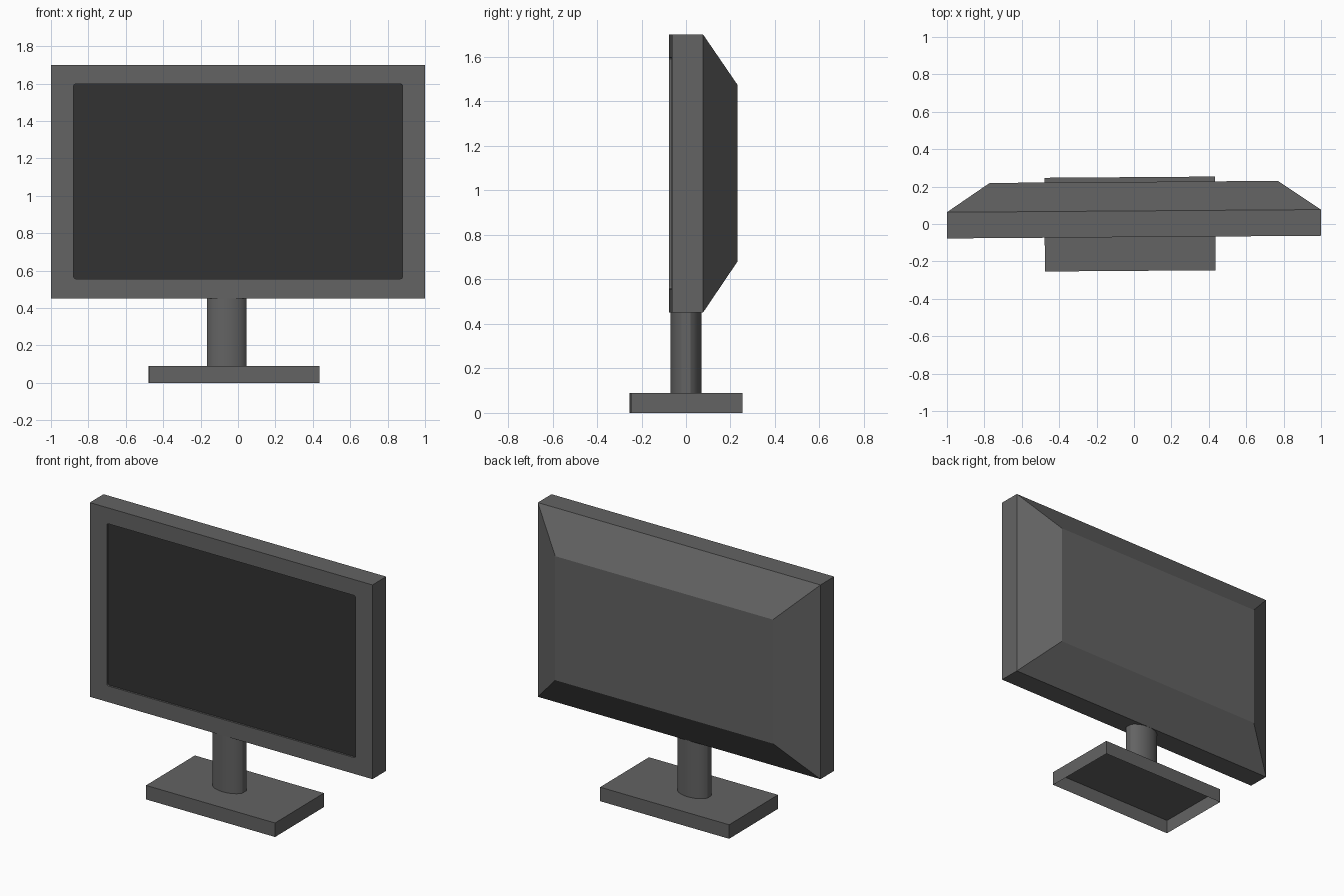
import bpy, bmesh, math

if "Cube" in bpy.data.objects:
    bpy.data.objects.remove(bpy.data.objects["Cube"])

YAW = 0.0072  # the whole model is turned very slightly about z


def material(name, v):
    m = bpy.data.materials.new(name)
    m.diffuse_color = (v, v, v, 1)
    m.use_nodes = True
    m.node_tree.nodes["Principled BSDF"].inputs["Base Color"].default_value = m.diffuse_color
    return m


grey = material("grey plastic", 0.125)
dark = material("dark screen", 0.032)


def rect_xz(y, hx, z0, z1):
    return [(-hx, y, z0), (hx, y, z0), (hx, y, z1), (-hx, y, z1)]


def loft(sections, cap_start=True, cap_end=True):
    """Skin a list of equal-length loops."""
    bm = bmesh.new()
    rings = [[bm.verts.new(p) for p in s] for s in sections]
    n = len(rings[0])
    for a, b in zip(rings, rings[1:]):
        for i in range(n):
            j = (i + 1) % n
            bm.faces.new((a[i], a[j], b[j], b[i]))
    if cap_start:
        bm.faces.new(rings[0][::-1])
    if cap_end:
        bm.faces.new(rings[-1])
    bmesh.ops.recalc_face_normals(bm, faces=bm.faces)
    return bm


def finish(bm, name, mats):
    me = bpy.data.meshes.new(name)
    bm.to_mesh(me)
    bm.free()
    for m in mats:
        me.materials.append(m)
    ob = bpy.data.objects.new(name, me)
    ob.rotation_euler.z = YAW
    bpy.context.collection.objects.link(ob)
    return ob


# Monitor body: recessed screen, bezel, side band, tapered back
FRONT, SCREEN = -0.070, -0.058
bm = loft([
    rect_xz(SCREEN, 0.88, 0.556, 1.598),
    rect_xz(FRONT, 0.88, 0.556, 1.598),
    rect_xz(FRONT, 1.0, 0.452, 1.70),
    rect_xz(0.070, 1.0, 0.452, 1.70),
    rect_xz(0.225, 0.77, 0.679, 1.476),
])
# small rounded corners on the recess
corners = [e for e in bm.edges
           if all(abs(abs(v.co.x) - 0.88) < 1e-4 for v in e.verts)
           and abs(e.verts[0].co.y - e.verts[1].co.y) > 0.005]
bmesh.ops.bevel(bm, geom=corners, offset=0.012, segments=2, profile=0.5,
                affect='EDGES')
for f in bm.faces:
    if all(abs(v.co.y - SCREEN) < 1e-4 for v in f.verts):
        f.material_index = 1
finish(bm, "monitor_body", [grey, dark])

# Neck: oval column with narrow flats on both sides
RX, RY, SEG = 0.1096, 0.070, 12
start = math.asin(0.02 / RY)
half = [start + (math.pi - 2 * start) * i / SEG for i in range(SEG + 1)]
angles = half + [a + math.pi for a in half]


def oval(z):
    return [(-0.06 + RX * math.cos(a), RY * math.sin(a), z) for a in angles]


neck = finish(loft([oval(0.09), oval(0.453)], cap_start=False, cap_end=False),
              "neck", [grey])
bpy.ops.object.select_all(action='DESELECT')
neck.select_set(True)
bpy.context.view_layer.objects.active = neck
bpy.ops.object.shade_smooth_by_angle(angle=math.radians(25))


# Foot: thin-walled box, open underneath
def foot_rect(z):
    x0, x1, hy = -0.478, 0.435, 0.2505
    return [(x0, -hy, z), (x1, -hy, z), (x1, hy, z), (x0, hy, z)]


finish(loft([foot_rect(0.0), foot_rect(0.09)], cap_start=False),
       "foot", [grey])
